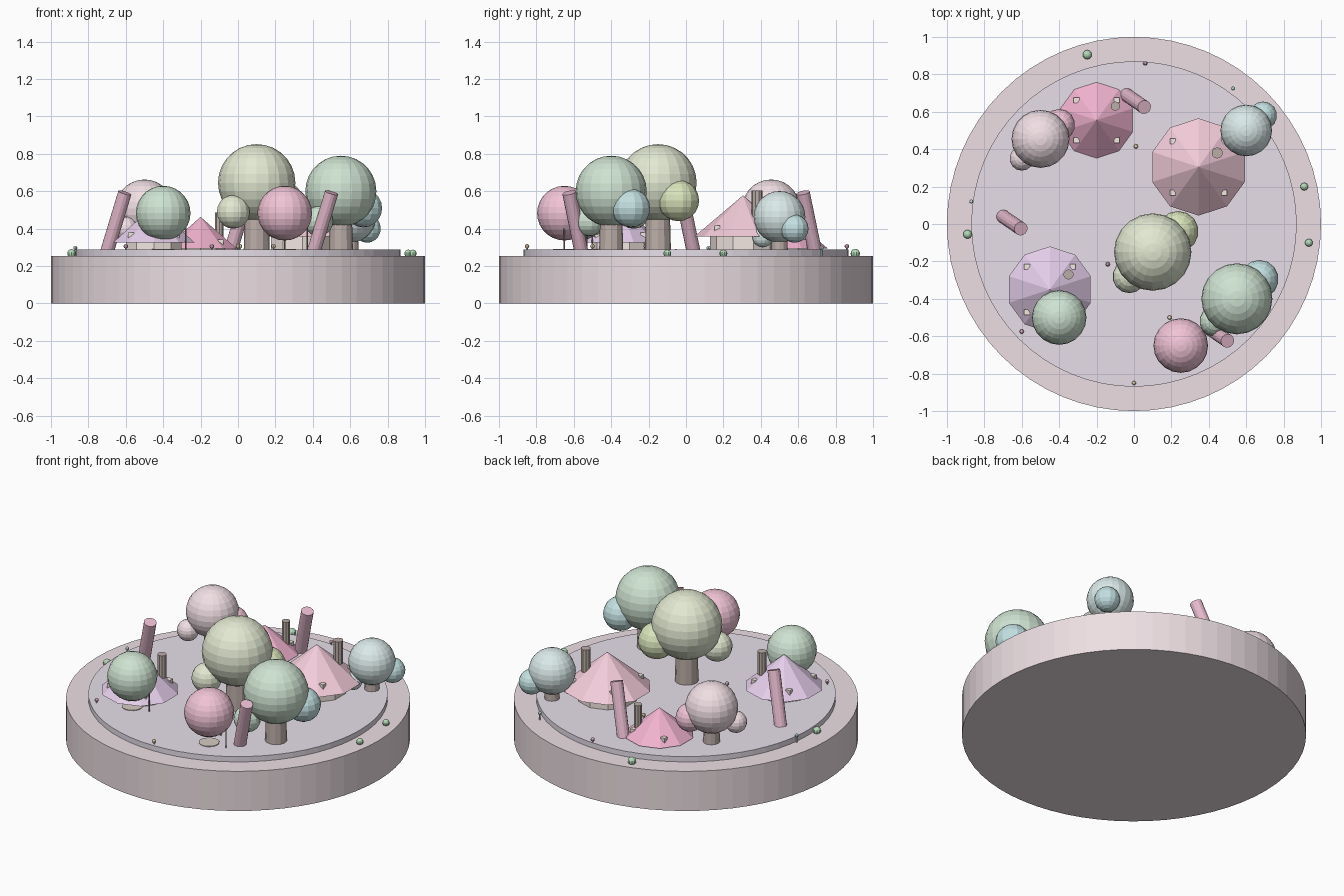
import bpy, bmesh
from math import radians
from mathutils import Matrix, Vector

if "Cube" in bpy.data.objects:
    bpy.data.objects.remove(bpy.data.objects["Cube"])

mats = {}


def colour(obj, rgb):
    if rgb not in mats:
        m = bpy.data.materials.new("colour_%d" % len(mats))
        m.diffuse_color = (*rgb, 1)
        m.use_nodes = True
        m.node_tree.nodes["Principled BSDF"].inputs["Base Color"].default_value = m.diffuse_color
        mats[rgb] = m
    obj.data.materials.append(mats[rgb])


def finish(name, bm, rgb, matrix):
    mesh = bpy.data.meshes.new(name)
    bm.to_mesh(mesh)
    bm.free()
    obj = bpy.data.objects.new(name, mesh)
    obj.matrix_world = matrix
    bpy.context.collection.objects.link(obj)
    colour(obj, rgb)
    return obj


def rod(name, a, b, r1, r2, sides, rgb):
    """Cylinder or cone running from point a to point b."""
    a, b = Vector(a), Vector(b)
    d = b - a
    bm = bmesh.new()
    bmesh.ops.create_cone(bm, cap_ends=True, segments=sides, radius1=r1, radius2=r2, depth=d.length)
    bmesh.ops.remove_doubles(bm, verts=bm.verts, dist=1e-5)
    turn = Vector((0, 0, 1)).rotation_difference(d).to_matrix().to_4x4()
    return finish(name, bm, rgb, Matrix.Translation((a + b) / 2) @ turn)


def post(name, x, y, z0, z1, r, sides, rgb):
    return rod(name, (x, y, z0), (x, y, z1), r, r, sides, rgb)


def ball(name, p, r, rgb, u=20, v=14):
    bm = bmesh.new()
    bmesh.ops.create_uvsphere(bm, u_segments=u, v_segments=v, radius=r)
    return finish(name, bm, rgb, Matrix.Translation(p))


G = 0.288  # ground height
GREEN, OLIVE, LIME = (.62, .77, .64), (.76, .81, .64), (.70, .78, .50)
TEAL, PALE_TEAL = (.55, .75, .76), (.70, .82, .81)
PINK, PALE_PINK = (.88, .55, .67), (.88, .74, .78)
BROWN, DARK, STONE = (.50, .42, .39), (.30, .25, .23), (.68, .60, .54)
ROSE, WALL = (.80, .50, .62), (.90, .80, .76)

# Base and ground
post("base", 0, 0, 0, .254, 1, 64, (.85, .74, .77))
post("ground", 0, 0, .24, G, .87, 64, (.80, .74, .82))

# Trees: centre, radius, colour, trunk radius, smaller leaf clumps
trees = [
    ((.10, -.15, .645), .207, OLIVE, .07,
     [((.235, -.04, .55), .11, LIME), ((-.025, -.28, .49), .09, OLIVE)]),
    ((.55, -.40, .60), .19, GREEN, .065,
     [((.67, -.295, .51), .103, TEAL), ((.43, -.52, .44), .08, GREEN)]),
    ((-.50, .455, .508), .155, PALE_PINK, .05,
     [((-.40, .53, .445), .085, PINK), ((-.60, .35, .40), .065, PALE_PINK)]),
    ((.60, .50, .463), .138, PALE_TEAL, .045,
     [((.69, .58, .40), .075, TEAL), ((.53, .41, .355), .055, PALE_TEAL)]),
]
for (x, y, z), r, rgb, tr, clumps in trees:
    rod("trunk", (x, y, G - .02), (x, y, z), tr, tr * .85, 12, BROWN)
    ball("tree_crown", (x, y, z), r, rgb)
    for p, cr, crgb in clumps:
        ball("leaf_clump", p, cr, crgb, 14, 10)

# Hanging balls over a ground disc, with thin stems
for x, y, rgb in [(.25, -.65, PINK), (-.40, -.50, GREEN)]:
    ball("round_crown", (x, y, .483), .146, rgb)
    post("ground_disc", x, y, G - .01, G + .004, .06, 16, STONE)
    for dx, dy in [(.12, 0), (0, .12)]:
        post("thin_stem", x + dx, y + dy, G - .01, .44, .004, 6, DARK)

# Cottages: roof, wall, chimney and dormers
cottages = [
    (.345, .305, .26, .358, .578, (.90, .60, .70), (.445, .38, .605, .03)),
    (-.20, .555, .203, .294, .463, (.88, .45, .62), (-.10, .63, .487, .025)),
    (-.45, -.35, .23, .325, .525, (.79, .62, .83), (-.35, -.27, .55, .027)),
]
for x, y, r, z0, z1, rgb, (cx, cy, ct, cr) in cottages:
    rod("roof", (x, y, z0), (x, y, z1), r, 0, 10, rgb)
    post("wall", x, y, G - .02, z0 + .005, r * .68, 10, WALL)
    post("chimney", cx, cy, ct - .145, ct, cr, 10, BROWN)
    for sx in (-1, 1):
        for sy in (-1, 1):
            bm = bmesh.new()
            bmesh.ops.create_cube(bm, size=.03)
            finish("dormer", bm, WALL, Matrix.Translation(
                (x + sx * r * .53, y + sy * r * .53, z0 + (z1 - z0) * .2)))

# Leaning columns
for x, y in [(-.70, .04), (.405, -.56), (-.04, .69)]:
    rod("leaning_column", (x, y, G - .01), (x + .095, y - .065, .592), .037, .037, 14, ROSE)

# Small flowers on the ground
flowers = [(.06, .86), (.01, .415), (-.14, -.215), (.19, -.50), (-.60, -.575), (0, -.85)]
for i, (x, y) in enumerate(flowers):
    post("flower_stem", x, y, G - .01, .305, .004, 6, GREEN)
    ball("flower", (x, y, .306), .012, (ROSE, (.85, .70, .50))[i % 2], 8, 6)

# Reeds at the ground edge
for x, y in [(.53, .725), (-.87, .12)]:
    post("reed", x, y, .25, .295, .005, 6, TEAL)
    ball("reed_tip", (x, y, .297), .011, TEAL, 8, 6)

# Round bushes on the rim
for x, y, r in [(-.25, .905, .025), (.91, .20, .021), (.935, -.10, .021), (-.89, -.055, .024)]:
    ball("rim_bush", (x, y, .267), r, (.45, .70, .48), 10, 8)
